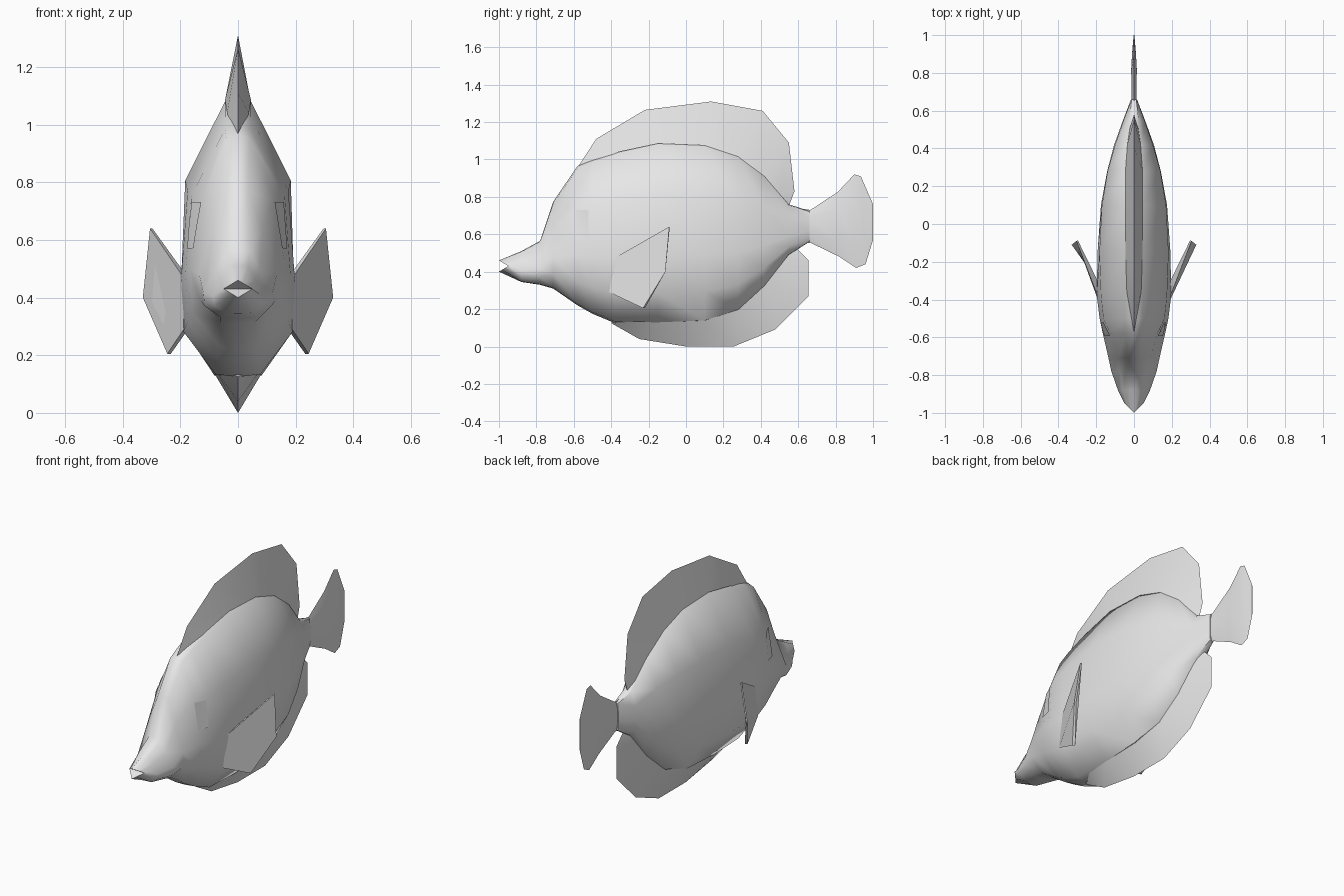
import bpy, bmesh, math
from mathutils import Vector
from mathutils.bvhtree import BVHTree

if "Cube" in bpy.data.objects:
    bpy.data.objects.remove(bpy.data.objects["Cube"])

grey = bpy.data.materials.new("light grey")
grey.diffuse_color = (0.8, 0.8, 0.8, 1)
grey.use_nodes = True
grey.node_tree.nodes["Principled BSDF"].inputs["Base Color"].default_value = grey.diffuse_color


def finish(bm, name, angle=40):
    bmesh.ops.remove_doubles(bm, verts=bm.verts, dist=0.0005)
    bmesh.ops.recalc_face_normals(bm, faces=bm.faces)
    mesh = bpy.data.meshes.new(name)
    bm.to_mesh(mesh)
    obj = bpy.data.objects.new(name, mesh)
    bpy.context.collection.objects.link(obj)
    mesh.materials.append(grey)
    bpy.ops.object.select_all(action='DESELECT')
    obj.select_set(True)
    bpy.context.view_layer.objects.active = obj
    bpy.ops.object.shade_smooth_by_angle(angle=math.radians(angle))
    return obj


def mirrored_ring(half):
    """Closed loop from a half outline that runs top centre to bottom centre."""
    return half + [(-x, y, z) for x, y, z in half[-2:0:-1]]


# Body: y, top z, bottom z, half widths at middle, shoulder, top, belly
stations = [
    (-0.88, 0.510, 0.345, 0.085, 0.060, 0.035, 0.045),
    (-0.78, 0.565, 0.330, 0.120, 0.075, 0.040, 0.060),
    (-0.71, 0.775, 0.310, 0.135, 0.085, 0.035, 0.060),
    (-0.58, 0.965, 0.220, 0.165, 0.125, 0.040, 0.060),
    (-0.50, 1.000, 0.175, 0.182, 0.162, 0.045, 0.070),
    (-0.38, 1.045, 0.125, 0.197, 0.175, 0.045, 0.078),
    (-0.15, 1.100, 0.120, 0.193, 0.183, 0.045, 0.082),
    (0.10, 1.090, 0.130, 0.175, 0.170, 0.045, 0.078),
    (0.28, 1.030, 0.190, 0.142, 0.140, 0.045, 0.060),
    (0.42, 0.920, 0.320, 0.105, 0.100, 0.040, 0.040),
    (0.55, 0.760, 0.490, 0.058, 0.055, 0.025, 0.025),
    (0.66, 0.725, 0.560, 0.016, 0.016, 0.012, 0.012),
]
# Open lips form a notched diamond
mouth = []
for i, x in enumerate((0, 0.017, 0.034, 0.05, 0.034, 0.017, 0)):
    side = 1 if i < 3 else -1
    mouth.append((x, -1 + x, 0.43 + side * 0.03 * (1 - x / 0.05)))
rings = [mirrored_ring(mouth)]
for y, zt, zb, w, ws, wt, wb in stations:
    h = zt - zb
    half = [(0, zt), (wt, zt - 0.02 * h), (ws, zb + 0.70 * h), (w, zb + 0.37 * h),
            (0.96 * w, zb + 0.17 * h), (wb, zb + 0.01 * h), (0, zb)]
    rings.append(mirrored_ring([(x, y, z) for x, z in half]))

bm = bmesh.new()
loops = [[bm.verts.new(p) for p in ring] for ring in rings]
n = len(loops[0])
for a, b in zip(loops, loops[1:]):
    for i in range(n):
        j = (i + 1) % n
        bm.faces.new((a[i], a[j], b[j], b[i]))
throat = bm.verts.new((0, -0.95, 0.43))
for i in range(n):
    bm.faces.new((loops[0][i], loops[0][(i + 1) % n], throat))
bm.faces.new(loops[-1])
bmesh.ops.recalc_face_normals(bm, faces=bm.faces)
surface = BVHTree.FromBMesh(bm)
finish(bm, "body", 50)


# Ridge fins: sharp outer edge, thick base sunk into the body
def ridge_fin(name, outer, base, thick):
    bm = bmesh.new()
    edge = [bm.verts.new((0, y, z)) for y, z in outer]
    left, right = ([bm.verts.new((s * t, y, z)) for (y, z), t in zip(base, thick)]
                   for s in (-1, 1))
    for a, b in ((edge, right), (right, left), (left, edge)):
        for i in range(len(edge) - 1):
            bm.faces.new((a[i], a[i + 1], b[i + 1], b[i]))
    for k in (0, -1):
        bm.faces.new((edge[k], left[k], right[k]))
    bmesh.ops.dissolve_degenerate(bm, dist=0.0005, edges=bm.edges)
    finish(bm, name, 35)


ridge_fin("dorsal_fin",
          [(-0.575, 0.965), (-0.48, 1.11), (-0.22, 1.265), (0.135, 1.31),
           (0.41, 1.26), (0.55, 1.09), (0.58, 0.83), (0.55, 0.75)],
          [(-0.57, 0.95), (-0.36, 1.04), (-0.15, 1.085), (0.10, 1.075),
           (0.28, 1.015), (0.42, 0.90), (0.50, 0.80), (0.54, 0.74)],
          [0.004, 0.038, 0.045, 0.045, 0.045, 0.036, 0.025, 0.01])
ridge_fin("anal_fin",
          [(-0.40, 0.125), (-0.25, 0.04), (0, 0), (0.255, 0),
           (0.475, 0.09), (0.655, 0.27), (0.655, 0.46), (0.585, 0.53)],
          [(-0.39, 0.135), (-0.30, 0.13), (-0.15, 0.13), (0.10, 0.14),
           (0.28, 0.205), (0.42, 0.335), (0.52, 0.46), (0.55, 0.51)],
          [0.02, 0.065, 0.078, 0.075, 0.055, 0.036, 0.022, 0.01])

# Tail fin: thin blade, thickest in the middle and sharp at the back
tail = [((0.63, 0.735), (0.63, 0.55), 0.013), ((0.665, 0.73), (0.665, 0.555), 0.012),
        ((0.81, 0.825), (0.82, 0.48), 0.015), ((0.90, 0.92), (0.91, 0.42), 0.010),
        ((0.935, 0.91), (0.96, 0.44), 0.006), ((1.0, 0.76), (1.0, 0.57), 0.002)]
bm = bmesh.new()
loops = []
for (ya, za), (yb, zb), t in tail:
    ring = [(0, ya, za)]
    for f in (0.25, 0.75):
        ring.append((t, ya + (yb - ya) * f, za + (zb - za) * f))
    ring.append((0, yb, zb))
    loops.append([bm.verts.new(p) for p in mirrored_ring(ring)])
for a, b in zip(loops, loops[1:]):
    for i in range(6):
        bm.faces.new((a[i], a[(i + 1) % 6], b[(i + 1) % 6], b[i]))
bm.faces.new(loops[0])
bm.faces.new(loops[-1])
finish(bm, "tail_fin")

# Pectoral fins: wedges that flare outward from the flanks
outer = [(0.193, -0.38, 0.475), (0.305, -0.09, 0.64), (0.33, -0.11, 0.40),
         (0.245, -0.23, 0.205), (0.188, -0.41, 0.29)]
depth = [(-0.015, 0.05), (-0.008, 0.003), (-0.012, 0.0), (-0.012, 0.01), (-0.015, 0.05)]
for name, s in (("left_pectoral_fin", -1), ("right_pectoral_fin", 1)):
    bm = bmesh.new()
    a = [bm.verts.new((s * x, y, z)) for x, y, z in outer]
    b = [bm.verts.new((s * (x + dx), y + dy, z))
         for (x, y, z), (dx, dy) in zip(outer, depth)]
    bm.faces.new(a)
    bm.faces.new(b)
    for i in range(5):
        j = (i + 1) % 5
        bm.faces.new((a[i], a[j], b[j], b[i]))
    finish(bm, name, 20)

# Eyes: small plates laid on the head
for name, s in (("left_eye", -1), ("right_eye", 1)):
    bm = bmesh.new()
    grid = []
    for y in (-0.59, -0.555, -0.52):
        row = []
        for z in (0.57, 0.65, 0.73):
            hit, normal, _, _ = surface.ray_cast(Vector((s, y, z)), Vector((-s, 0, 0)))
            row.append(bm.verts.new(hit + normal * 0.005))
        grid.append(row)
    for i in range(2):
        for j in range(2):
            f = bm.faces.new((grid[i][j], grid[i + 1][j], grid[i + 1][j + 1], grid[i][j + 1]))
            f.normal_update()
            if f.normal.x * s < 0:
                f.normal_flip()
    finish(bm, name)
